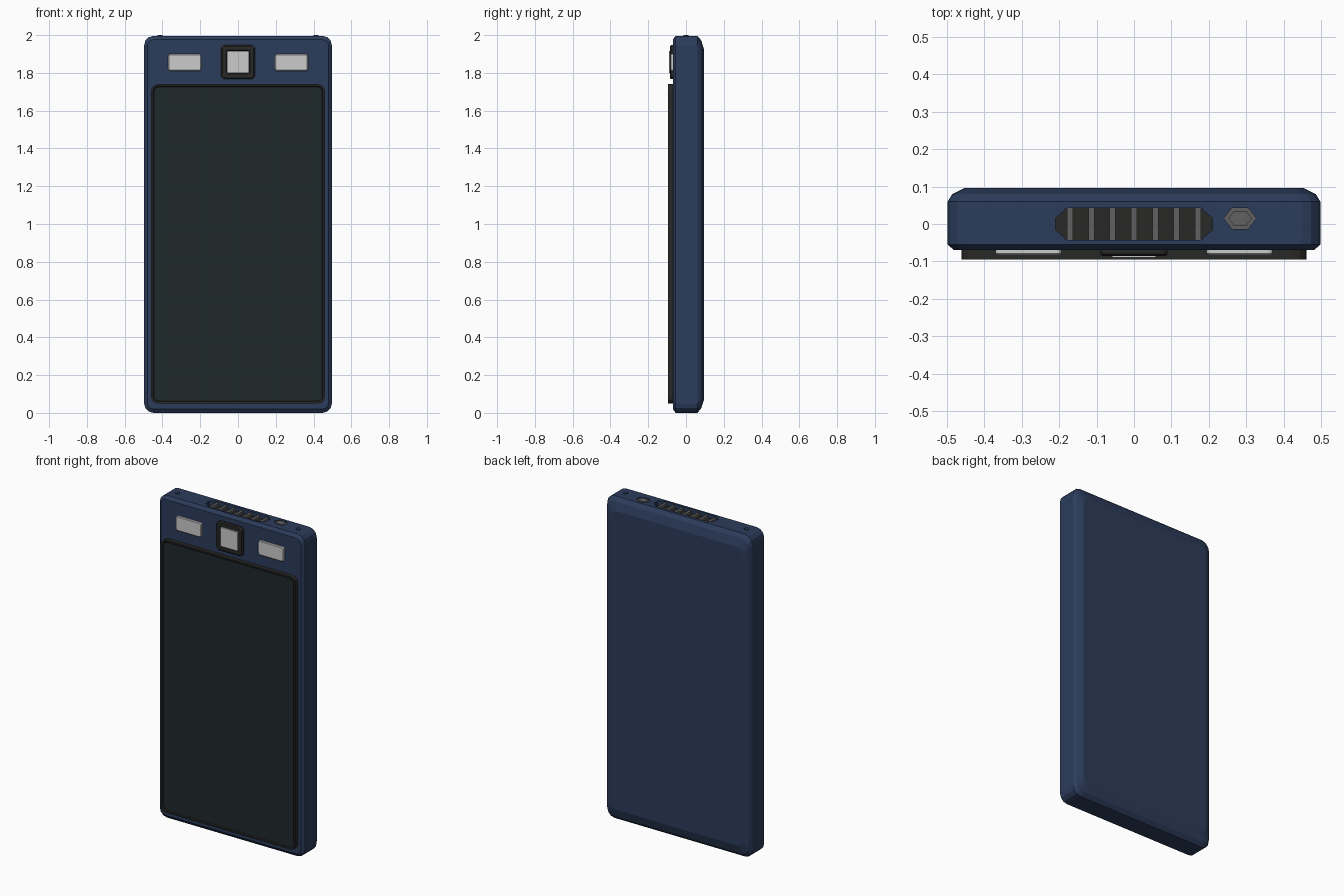
import bpy, bmesh, math

if "Cube" in bpy.data.objects:
    bpy.data.objects.remove(bpy.data.objects["Cube"])

def material(name, rgb):
    m = bpy.data.materials.new(name)
    m.diffuse_color = (*rgb, 1)
    m.use_nodes = True
    m.node_tree.nodes["Principled BSDF"].inputs["Base Color"].default_value = m.diffuse_color
    return m

NAVY = material("navy", (0.025, 0.045, 0.105))
BLACK = material("black", (0.022, 0.021, 0.020))
GLASS = material("dark_glass", (0.014, 0.021, 0.023))
SILVER = material("silver", (0.52, 0.52, 0.52))
STEEL = material("steel", (0.12, 0.12, 0.12))

def loft(name, rings, mat):
    """Skin equal-length rings of points and cap both ends."""
    bm = bmesh.new()
    vs = [[bm.verts.new(p) for p in r] for r in rings]
    n = len(vs[0])
    for a, b in zip(vs, vs[1:]):
        for i in range(n):
            bm.faces.new((a[i], a[(i + 1) % n], b[(i + 1) % n], b[i]))
    bm.faces.new(vs[0])
    bm.faces.new(vs[-1])
    bmesh.ops.recalc_face_normals(bm, faces=bm.faces)
    me = bpy.data.meshes.new(name)
    bm.to_mesh(me)
    bm.free()
    ob = bpy.data.objects.new(name, me)
    bpy.context.collection.objects.link(ob)
    me.materials.append(mat)
    return ob

def rounded(hx, hz, r, cx=0, cz=0, seg=3):
    pts = []
    for k, (sx, sz) in enumerate([(1, 1), (-1, 1), (-1, -1), (1, -1)]):
        for i in range(seg + 1):
            a = math.pi / 2 * (k + i / seg)
            pts.append((cx + sx * (hx - r) + r * math.cos(a),
                        cz + sz * (hz - r) + r * math.sin(a)))
    return pts

def front_part(name, layers, mat, cx, cz):
    """Layers are (y, half width, half height, corner radius)."""
    return loft(name, [[(x, y, z) for x, z in rounded(hx, hz, r, cx, cz)]
                       for y, hx, hz, r in layers], mat)

def top_part(name, outline, z0, z1, mat):
    return loft(name, [[(x, y, z) for x, y in outline] for z in (z0, z1)], mat)

def ngon(cx, cy, rx, ry, n):
    return [(cx + rx * math.cos(2 * math.pi * i / n),
             cy + ry * math.sin(2 * math.pi * i / n)) for i in range(n)]

# Case with a small front chamfer and a wider two-step back bevel
body = front_part("case", [(-0.07, 0.48, 0.978, 0.035), (-0.055, 0.497, 0.998, 0.05),
                           (0.06, 0.497, 0.998, 0.05), (0.08, 0.485, 0.975, 0.05),
                           (0.096, 0.452, 0.925, 0.04)], NAVY, 0, 0.998)

# Screen frame and glass
front_part("screen_frame", [(-0.065, 0.46, 0.845, 0.035), (-0.095, 0.46, 0.845, 0.035),
                            (-0.095, 0.451, 0.836, 0.03), (-0.090, 0.446, 0.831, 0.028)],
           BLACK, 0, 0.895)
front_part("screen_glass", [(-0.08, 0.446, 0.831, 0.028), (-0.092, 0.446, 0.831, 0.028)],
           GLASS, 0, 0.895)

# Camera housing and lens
front_part("camera_housing", [(-0.06, 0.09, 0.09, 0.02), (-0.08, 0.09, 0.09, 0.02),
                              (-0.086, 0.083, 0.083, 0.018), (-0.086, 0.063, 0.063, 0.008),
                              (-0.080, 0.060, 0.060, 0.006)], BLACK, 0, 1.857)
front_part("camera_lens", [(-0.075, 0.059, 0.058, 0.004), (-0.089, 0.059, 0.058, 0.004)],
           SILVER, 0, 1.857)

# Light pads beside the camera
for side, sx in (("left", -1), ("right", 1)):
    front_part(side + "_light", [(-0.06, 0.088, 0.045, 0.012), (-0.079, 0.088, 0.045, 0.012),
                                 (-0.083, 0.084, 0.041, 0.010)], SILVER, sx * 0.282, 1.855)
    # Top screws
    top_part(side + "_screw", ngon(sx * 0.414, 0, 0.013, 0.013, 8), 1.98, 2.0, NAVY)

# Vent and button recesses cut into the top edge
vent = [(-0.21, -0.015), (-0.178, -0.043), (0.178, -0.043), (0.21, -0.015),
        (0.21, 0.015), (0.178, 0.043), (-0.178, 0.043), (-0.21, 0.015)]
button = ngon(0.283, 0.015, 0.043, 0.032, 6)
for name, outline, depth in (("vent_cutter", vent, 0.03), ("button_cutter", button, 0.012)):
    cutter = top_part(name, outline, 1.996 - depth, 2.05, BLACK)
    cutter.hide_render = True
    cutter.hide_viewport = True
    mod = body.modifiers.new(name, 'BOOLEAN')
    mod.object = cutter
    mod.solver = 'EXACT'

# Vent floor and slats
top_part("vent_floor", vent, 1.95, 1.969, BLACK)
for i in range(7):
    x = (i - 3) * 0.0567
    top_part(f"vent_slat_{i + 1}", [(x - 0.008, -0.043), (x + 0.008, -0.043),
                                    (x + 0.008, 0.043), (x - 0.008, 0.043)],
             1.96, 1.985, STEEL)

# Power button: seat and raised cap
top_part("button_seat", button, 1.97, 1.987, STEEL)
top_part("button_cap", ngon(0.283, 0.015, 0.032, 0.023, 6), 1.98, 1.996, STEEL)
